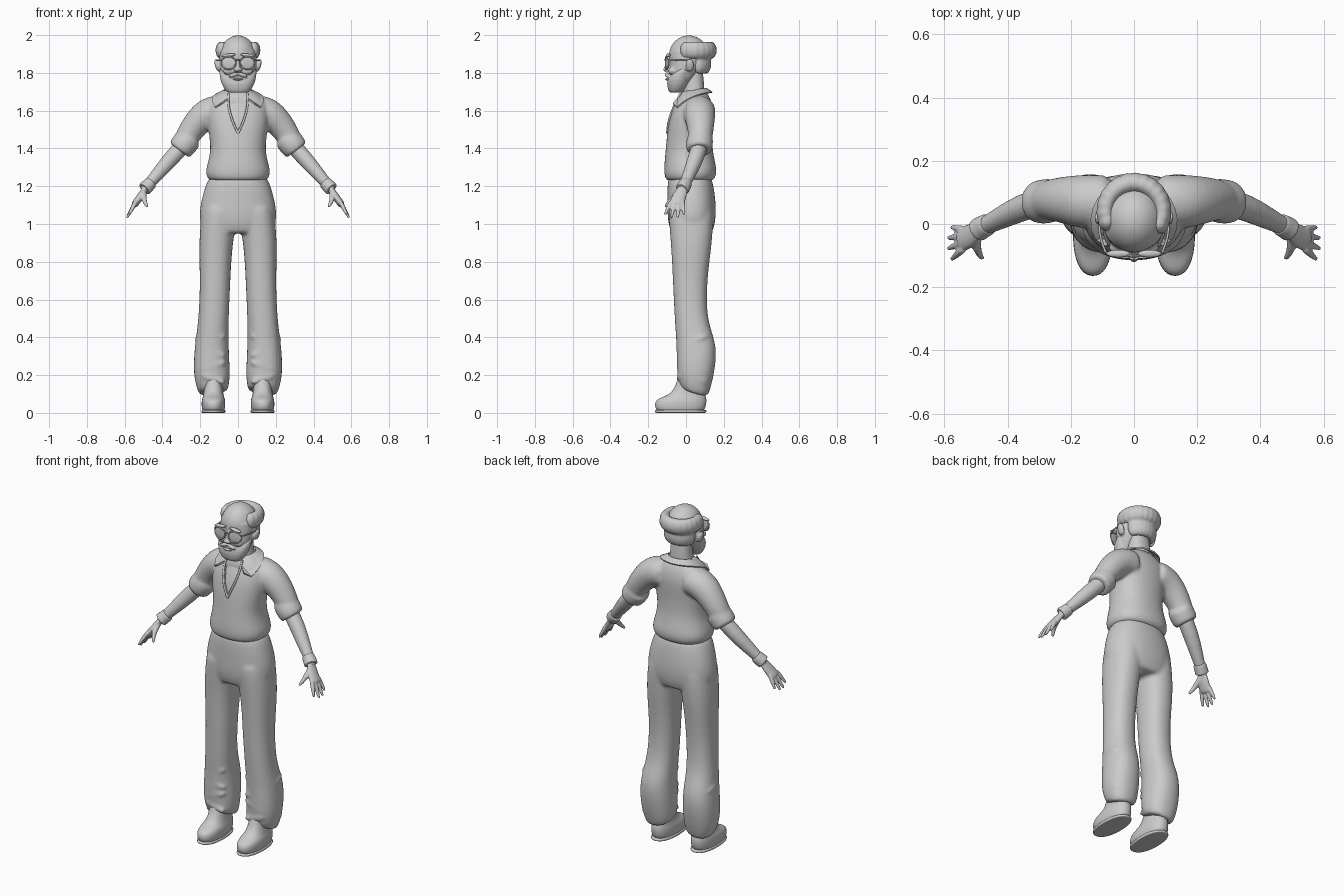
import bpy, bmesh, math
from mathutils import Vector, Matrix

if "Cube" in bpy.data.objects:
    bpy.data.objects.remove(bpy.data.objects["Cube"])

shade = (0.6, 0.6, 0.6, 1)
grey = bpy.data.materials.new("plain_grey")
grey.use_nodes = True
grey.diffuse_color = shade
grey.node_tree.nodes["Principled BSDF"].inputs["Base Color"].default_value = shade
sides = (1, -1)


def around(count):
    """Cosine and sine at even steps round a circle."""
    return [(math.cos(math.tau * i / count), math.sin(math.tau * i / count)) for i in range(count)]


def ring(z, wide, front, back, x=0, power=2.3):
    """Level cross-section of an upright part, slightly squared."""
    middle, deep = (front + back) / 2, (back - front) / 2
    return [Vector((x + math.copysign(abs(c) ** (2 / power), c) * wide,
                    middle + math.copysign(abs(s) ** (2 / power), s) * deep, z))
            for c, s in around(20)]


def stack(bm, *rings):
    """Join rings into a closed tube with softly rounded ends."""
    def inset(points):
        middle = sum(points, Vector()) / len(points)
        return [p.lerp(middle, 0.2) for p in points]

    rings = [inset(rings[0]), *rings, inset(rings[-1])]
    loops = [[bm.verts.new(p) for p in points] for points in rings]
    count = len(loops[0])
    for low, high in zip(loops, loops[1:]):
        for i in range(count):
            j = (i + 1) % count
            bm.faces.new((low[i], low[j], high[j], high[i]))
    bm.faces.new(loops[0][::-1])
    bm.faces.new(loops[-1])


def joint(x, y, z, thick):
    return Vector((x, y, z)), thick


def limb(bm, *joints, flat=1.0):
    """Tube through joints; its wide direction lies along y."""
    rings = []
    for i, (place, thick) in enumerate(joints):
        ahead = joints[min(i + 1, len(joints) - 1)][0]
        behind = joints[max(i - 1, 0)][0]
        along = (ahead - behind).normalized()
        across = Vector((0, 1, 0)) - along * along.y
        across.normalize()
        normal = along.cross(across) * flat
        rings.append([place + (across * c + normal * s) * thick for c, s in around(12)])
    stack(bm, *rings)


def blob(bm, at, size, tilt=0.0, axis='Y'):
    place = Matrix.Translation(at) @ Matrix.Rotation(tilt, 4, axis) @ Matrix.Diagonal((*size, 1))
    bmesh.ops.create_uvsphere(bm, u_segments=16, v_segments=10, radius=1, matrix=place)


def finish(name, bm, mirror=False, subdivide=2, voxel=0.0):
    """Turn the mesh into a smooth object, fusing its pieces if a voxel size is given."""
    bmesh.ops.recalc_face_normals(bm, faces=bm.faces)
    for face in bm.faces:
        face.smooth = True
    mesh = bpy.data.meshes.new(name)
    bm.to_mesh(mesh)
    bm.free()
    mesh.materials.append(grey)
    part = bpy.data.objects.new(name, mesh)
    bpy.context.collection.objects.link(part)
    if mirror:
        part.modifiers.new("mirror", 'MIRROR')
    if subdivide:
        rounding = part.modifiers.new("round", 'SUBSURF')
        rounding.levels = rounding.render_levels = subdivide
    if voxel:
        fuse = part.modifiers.new("fuse", 'REMESH')
        fuse.mode, fuse.voxel_size, fuse.use_smooth_shade = 'VOXEL', voxel, True
        soften = part.modifiers.new("soften", 'SMOOTH')
        soften.factor, soften.iterations = 0.5, 3
    return part


def wire(name, points, closed=False, thick=0.004):
    curve = bpy.data.curves.new(name, 'CURVE')
    curve.dimensions, curve.bevel_depth, curve.bevel_resolution = '3D', thick, 2
    curve.use_fill_caps = True
    spline = curve.splines.new('BEZIER')
    spline.bezier_points.add(len(points) - 1)
    for knot, point in zip(spline.bezier_points, points):
        knot.co = point
        knot.handle_left_type = knot.handle_right_type = 'AUTO'
    spline.use_cyclic_u = closed
    spline.resolution_u = 6
    curve.materials.append(grey)
    part = bpy.data.objects.new(name, curve)
    bpy.context.collection.objects.link(part)
    part.modifiers.new("mirror", 'MIRROR')


# Trousers: two legs and a seat fused, with slanted hems
bm = bmesh.new()
for s in sides:
    stack(bm,
          ring(z=.11, x=s * .13, wide=.08, front=-.03, back=.12),
          ring(z=.2, x=s * .14, wide=.1, front=-.05, back=.15),
          ring(z=.36, x=s * .14, wide=.09, front=-.05, back=.17),
          ring(z=.48, x=s * .13, wide=.08, front=-.06, back=.11),
          ring(z=.7, x=s * .12, wide=.08, front=-.07, back=.11),
          ring(z=.9, x=s * .12, wide=.09, front=-.08, back=.14),
          ring(z=1.1, x=s * .09, wide=.1, front=-.1, back=.15))
for v in bm.verts:
    if v.co.z < .12:
        v.co.z -= .15 * (abs(v.co.x) - .13) + .3 * (v.co.y - .05)
stack(bm,
      ring(z=.95, wide=.18, front=-.08, back=.14),
      ring(z=1.02, wide=.21, front=-.1, back=.16),
      ring(z=1.12, wide=.2, front=-.1, back=.16),
      ring(z=1.25, wide=.16, front=-.1, back=.14))
# Cloth folds on the lower legs
for s in sides:
    for i in range(4):
        lean = s * (.3 if i % 2 else -.3)
        height = .18 + i * .07
        blob(bm, at=(s * .13, -.03, height), size=(.07, .02, .02), tilt=lean)
        blob(bm, at=(s * .2, .06, height), size=(.03, .06, .02), tilt=lean, axis='X')
finish("trousers", bm, voxel=.01)

# Shirt: trunk and rolled sleeves fused
bm = bmesh.new()
stack(bm,
      ring(z=1.23, wide=.16, front=-.11, back=.15),
      ring(z=1.28, wide=.18, front=-.12, back=.17),
      ring(z=1.38, wide=.14, front=-.11, back=.14),
      ring(z=1.5, wide=.16, front=-.1, back=.14),
      ring(z=1.6, wide=.17, front=-.08, back=.15),
      ring(z=1.67, wide=.14, front=-.05, back=.13),
      ring(z=1.71, wide=.07, front=-.01, back=.1))
for s in sides:
    limb(bm,
         joint(x=s * .08, y=.07, z=1.6, thick=.09),
         joint(x=s * .17, y=.07, z=1.59, thick=.09),
         joint(x=s * .25, y=.08, z=1.5, thick=.07),
         joint(x=s * .3, y=.07, z=1.4, thick=.06))
    limb(bm,
         joint(x=s * .25, y=.08, z=1.46, thick=.07),
         joint(x=s * .28, y=.07, z=1.43, thick=.075),
         joint(x=s * .31, y=.07, z=1.39, thick=.07))
shirt = finish("shirt", bm, voxel=.009)

# Open neckline cut out of the shirt
half = [(.03, 1.55), (.05, 1.63), (.05, 1.75)]
outline = [(0, 1.48)] + half + [(-x, z) for x, z in reversed(half)]
bm = bmesh.new()
stack(bm, *([Vector((x, y, z)) for x, z in outline] for y in (-.3, -.04)))
cutter = finish("neckline_cutter", bm, subdivide=0)
cutter.hide_render = True
cutter.hide_set(True)
opening = shirt.modifiers.new("neckline", 'BOOLEAN')
opening.object, opening.operation, opening.solver = cutter, 'DIFFERENCE', 'EXACT'
shirt.modifiers.new("crisp", 'EDGE_SPLIT').split_angle = math.radians(50)
wire("shirt_placket", [(0, -.1, 1.48), (.03, -.09, 1.55), (.05, -.06, 1.63), (.05, -.03, 1.69)], thick=.006)

# Chest and neck seen in the neckline
bm = bmesh.new()
stack(bm,
      ring(z=1.42, wide=.1, front=-.09, back=.1),
      ring(z=1.52, wide=.12, front=-.09, back=.1),
      ring(z=1.63, wide=.1, front=-.05, back=.1),
      ring(z=1.69, wide=.06, front=-.01, back=.1),
      ring(z=1.82, wide=.06, front=-.01, back=.09))
finish("chest_and_neck", bm)

# Collar: a folded strip swept round the neck, dropping to a point in front
bm = bmesh.new()
upper, lower = [], []
steps = 8
for i in range(steps + 1):
    t = i / steps
    angle = math.radians(90 - 140 * t)
    c, s = math.cos(angle), math.sin(angle)
    forward = .03 * t ** 4
    upper.append(bm.verts.new((.075 * c, .04 + .07 * s - forward, 1.72 - .05 * t ** 3)))
    lower.append(bm.verts.new(((.12 + .07 * t ** 4) * c, .05 + .09 * s - forward, 1.7 - .08 * t ** 3)))
for i in range(steps):
    bm.faces.new((upper[i], lower[i], lower[i + 1], upper[i + 1]))
bm.faces.new((upper[-1], lower[-1], bm.verts.new((.09, -.07, 1.64))))
collar = finish("collar", bm, mirror=True, subdivide=0)
collar.modifiers.new("cloth", 'SOLIDIFY').thickness = .008
collar.modifiers.new("crisp", 'EDGE_SPLIT')

# Forearms and hands with a fan of fingers
bm = bmesh.new()
limb(bm,
     joint(x=.27, y=.08, z=1.44, thick=.045),
     joint(x=.36, y=.05, z=1.34, thick=.045),
     joint(x=.42, y=.02, z=1.27, thick=.037),
     joint(x=.5, y=-.02, z=1.18, thick=.026))
limb(bm,
     joint(x=.485, y=-.01, z=1.2, thick=.026),
     joint(x=.52, y=-.04, z=1.14, thick=.042),
     joint(x=.55, y=-.05, z=1.1, thick=.04), flat=.5)
for i in range(4):
    arch = math.sin(math.pi * (i + .5) / 4)
    base = Vector((.54, -.018 - .02 * i, 1.12))
    tip = Vector((.57 + .02 * arch, -.01 - .034 * i, 1.06 - .03 * arch))
    limb(bm, (base, .013), (base.lerp(tip, .5), .012), (tip, .007))
limb(bm,
     joint(x=.5, y=-.03, z=1.17, thick=.018),
     joint(x=.5, y=-.08, z=1.13, thick=.015),
     joint(x=.48, y=-.11, z=1.09, thick=.008))
finish("forearms_and_hands", bm, mirror=True, subdivide=1, voxel=.005)
bm = bmesh.new()
limb(bm,
     joint(x=.46, y=0, z=1.22, thick=.037),
     joint(x=.48, y=-.01, z=1.2, thick=.037),
     joint(x=.495, y=-.02, z=1.185, thick=.04))
finish("wrist_bands", bm, mirror=True)

# Shoes and their thin soles
bm = bmesh.new()
stack(bm,
      ring(z=.01, x=.13, wide=.06, front=-.16, back=.1),
      ring(z=.05, x=.13, wide=.065, front=-.17, back=.11),
      ring(z=.08, x=.13, wide=.06, front=-.15, back=.11),
      ring(z=.1, x=.13, wide=.05, front=-.06, back=.1),
      ring(z=.25, x=.13, wide=.045, front=-.03, back=.09))
finish("shoes", bm, mirror=True)
bm = bmesh.new()
stack(bm, *(ring(z=z, x=.13, wide=.064, front=-.166, back=.11) for z in (0, .008, .016)))
finish("soles", bm, mirror=True)

# Head: skull, jaw, ears, cheeks and nose
bm = bmesh.new()
blob(bm, at=(0, .015, 1.89), size=(.1, .11, .11))
stack(bm,
      ring(z=1.72, wide=.07, front=-.08, back=0),
      ring(z=1.78, wide=.09, front=-.09, back=.05),
      ring(z=1.84, wide=.1, front=-.085, back=.1),
      ring(z=1.93, wide=.1, front=-.085, back=.11))
for s in sides:
    blob(bm, at=(s * .11, .02, 1.84), size=(.013, .024, .036), tilt=s * .25)
    blob(bm, at=(s * .05, -.075, 1.81), size=(.03, .02, .02))
    blob(bm, at=(s * .014, -.1, 1.816), size=(.011, .013, .01))
blob(bm, at=(0, -.095, 1.84), size=(.011, .018, .03), tilt=-.25, axis='X')
blob(bm, at=(0, -.107, 1.818), size=(.015, .015, .013))
finish("head", bm, subdivide=1, voxel=.006)

# Beard, moustache and lip
bm = bmesh.new()
stack(bm,
      ring(z=1.695, wide=.06, front=-.09, back=-.02),
      ring(z=1.74, wide=.09, front=-.105, back=.02),
      ring(z=1.79, wide=.1, front=-.095, back=.03),
      ring(z=1.83, wide=.1, front=-.04, back=.03))
for s in sides:
    blob(bm, at=(s * .024, -.1, 1.79), size=(.03, .014, .011), tilt=s * .3)
finish("beard", bm, subdivide=1, voxel=.006)
bm = bmesh.new()
blob(bm, at=(0, -.1, 1.766), size=(.026, .01, .006))
finish("lower_lip", bm, subdivide=0)

# Hair: tufts around the bald crown, longer at the back
bm = bmesh.new()
for degrees in range(-25, 206, 16):
    c, s = math.cos(math.radians(degrees)), math.sin(math.radians(degrees))
    blob(bm, at=(c * .09, .04 + s * .09, 1.92), size=(.03, .034, .046))
    if s > .2:
        blob(bm, at=(c * .07, .045 + s * .06, 1.85), size=(.027, .03, .055))
finish("hair", bm, subdivide=0, voxel=.007)
bm = bmesh.new()
blob(bm, at=(.05, -.094, 1.893), size=(.038, .012, .009), tilt=.12)
finish("eyebrows", bm, mirror=True, subdivide=0)

# Spectacles
rim = [(.05 + (.037 + .004 * s) * c, -.106 + .015 * max(c, 0), 1.852 + .034 * s) for c, s in around(10)]
wire("spectacle_rims", rim, closed=True)
wire("spectacle_bridge", [(0, -.112, 1.87), (.016, -.106, 1.866)])
wire("spectacle_arms", [(.09, -.09, 1.866), (.106, -.04, 1.866), (.11, .02, 1.866)])
bm = bmesh.new()
blob(bm, at=(.05, -.1, 1.852), size=(.038, .004, .032), tilt=.2, axis='Z')
finish("lenses", bm, mirror=True, subdivide=0)
